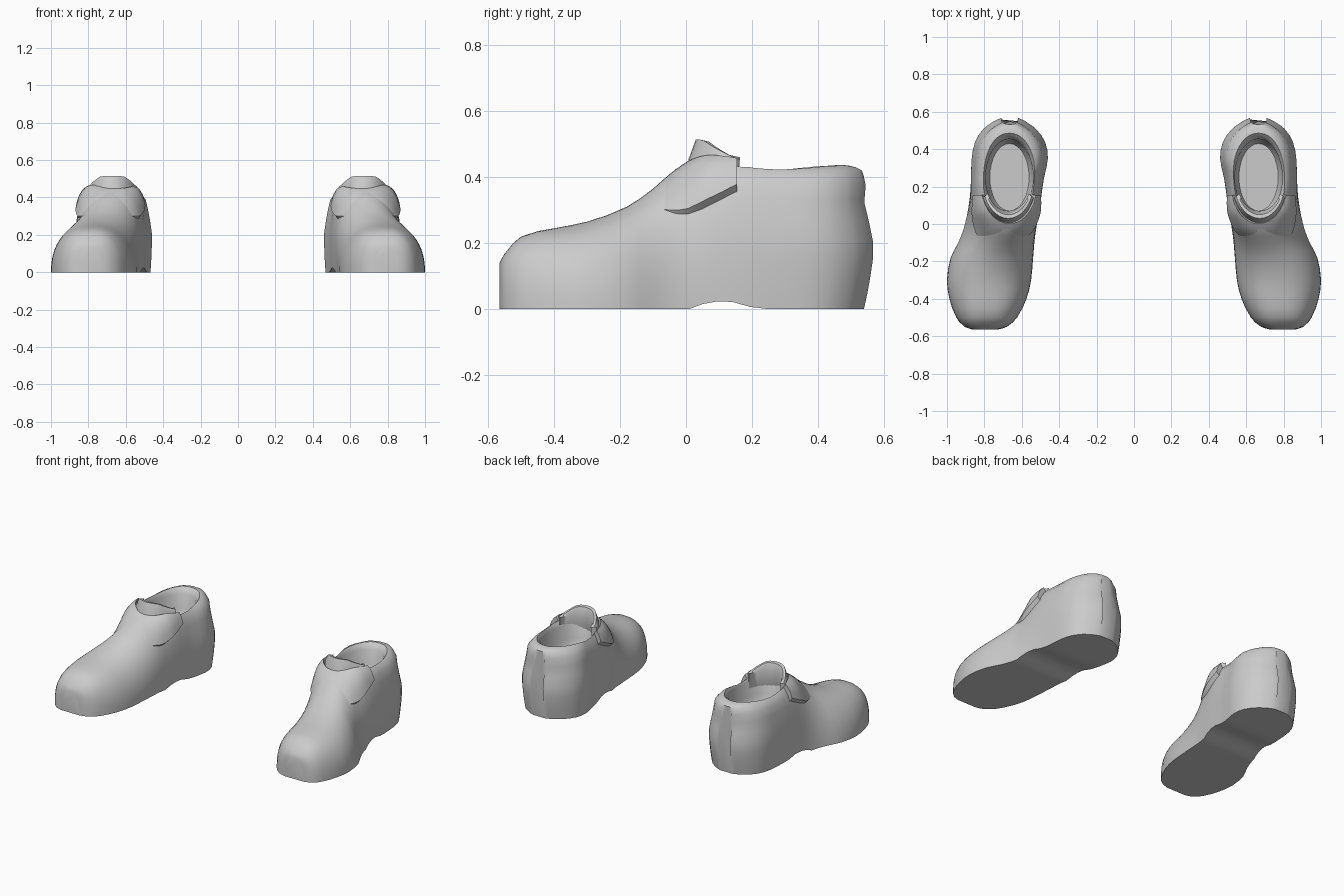
import bpy, bmesh, math

if "Cube" in bpy.data.objects:
    bpy.data.objects.remove(bpy.data.objects["Cube"])

# y, inner x, outer x, top height, squareness of the arch-shaped section
STATIONS = [
    (-.565, .73, .86, .14, 3), (-.55, .68, .905, .168, 3), (-.5, .625, .95, .22, 2.6),
    (-.4, .575, .987, .245, 2.4), (-.3, .55, 1.0, .265, 2.2), (-.18, .54, .98, .31, 2.1),
    (-.1, .535, .94, .365, 2.1), (-.03, .53, .912, .425, 2.3), (.05, .515, .893, .46, 2.6),
    (.14, .50, .88, .465, 3.5), (.25, .48, .872, .443, 5), (.35, .46, .868, .437, 6),
    (.44, .475, .85, .437, 6), (.51, .525, .805, .437, 6), (.55, .58, .75, .43, 6),
    (.568, .62, .71, .42, 6)]


def lerp_table(table, v):
    """Smooth lookup of a row by its first value."""
    v = min(max(v, table[0][0]), table[-1][0])
    i = max(k for k in range(len(table) - 1) if table[k][0] <= v)
    a, b = table[i], table[i + 1]
    pa, pb = table[max(i - 1, 0)], table[min(i + 2, len(table) - 1)]
    h = b[0] - a[0]
    t = (v - a[0]) / h
    out = []
    for k in range(1, len(a)):
        ma = (b[k] - pa[k]) / (b[0] - pa[0]) * h
        mb = (pb[k] - a[k]) / (pb[0] - a[0]) * h
        out.append((2*t**3 - 3*t*t + 1)*a[k] + (t**3 - 2*t*t + t)*ma
                   + (3*t*t - 2*t**3)*b[k] + (t**3 - t*t)*mb)
    return out


HEEL = [(0, .91), (.06, .95), (.17, 1.0), (.24, .98), (.31, .915), (.38, .925), (.44, .87)]
SIDE = [(0, .96), (.06, .98), (.17, 1.0), (.24, .99), (.31, .93), (.38, .94), (.44, .90)]


def surface(y, ang, wide=1.0, high=0.0, square=0.0):
    """Point on the upper at station y and arch angle."""
    xi, xo, top, e = lerp_table(STATIONS, y)
    e += square
    c, s = math.cos(ang), max(math.sin(ang), 0)
    r = (abs(c)**e + s**e) ** (-1 / e)
    arch = .024 * max(0, 1 - ((y - .11) / .1)**2)
    z = arch + (top + high - arch) * r * s
    heel = min(max((y - .1) / .2, 0), 1)
    w = (xo - xi) / 2 * wide * (1 + heel * (lerp_table(SIDE, z)[0] - 1))
    x = (xi + xo) / 2 + w * r * c
    x -= .04 * max(0, 1 - abs(y + .03) / .25) * z / top
    if y > .25:
        y = .25 + (y - .25) * lerp_table(HEEL, z)[0]
    return x, y, z


def loft(name, rings):
    """Closed solid through rings of equal point count."""
    bm = bmesh.new()
    vs = [[bm.verts.new(p) for p in r] for r in rings]
    n = len(rings[0])
    for a, b in zip(vs, vs[1:]):
        for i in range(n):
            j = (i + 1) % n
            bm.faces.new((a[i], a[j], b[j], b[i]))
    bm.faces.new(vs[0])
    bm.faces.new(vs[-1])
    bmesh.ops.recalc_face_normals(bm, faces=bm.faces)
    me = bpy.data.meshes.new(name)
    bm.to_mesh(me)
    bm.free()
    ob = bpy.data.objects.new(name, me)
    bpy.context.collection.objects.link(ob)
    return ob


def finish(ob, cutter=None):
    """Cut the opening, mirror to the other foot, smooth."""
    bpy.context.view_layer.objects.active = ob
    bpy.ops.object.select_all(action='DESELECT')
    ob.select_set(True)
    if cutter:
        m = ob.modifiers.new("opening", 'BOOLEAN')
        m.operation, m.solver, m.object = 'DIFFERENCE', 'EXACT', cutter
        bpy.ops.object.modifier_apply(modifier=m.name)
    m = ob.modifiers.new("other_foot", 'MIRROR')
    m.use_mirror_merge = False
    bpy.ops.object.modifier_apply(modifier=m.name)
    bpy.ops.object.shade_smooth_by_angle(angle=math.radians(40))


# Foot opening cutter: flared at the collar
cutter = loft("opening_cutter", [
    [(.666 + rx * math.cos(2*math.pi*i/32), .25 + ry * math.sin(2*math.pi*i/32), z) for i in range(32)]
    for z, rx, ry in [(.27, .105, .18), (.31, .125, .2), (.40, .127, .205),
                      (.425, .14, .225), (.45, .158, .25), (.6, .17, .26)]])
cutter.hide_render = True

# Shoe body with sole
ys = []
for a, b in zip(STATIONS, STATIONS[1:]):
    ys += [a[0], (a[0] + b[0]) / 2]
ys.append(STATIONS[-1][0])
body = loft("shoe_body", [[surface(y, math.pi*i/28) for i in range(29)] for y in ys])

# Raised instep facing with side flaps
rings = []
for k in range(13):
    y = -.1 + .255 * k / 12
    t = min(max((y + .08) / .14, 0), 1)
    opts = (.97 + .08*t, -.008 + .02*t, 1.2*t)
    low = .31 + .5 * max(y - .02, 0)
    a0 = next(a/200 for a in range(300) if surface(y, a/200, *opts)[2] >= min(low, .3 + .5*max(y, 0)))
    angs = [a0 + (math.pi - 2*a0) * i / 20 for i in range(21)]
    outer = [surface(y, a, *opts) for a in angs]
    inner = [surface(y, a, .86, -.04, opts[2]) for a in reversed(angs)]
    rings.append(outer + inner)
facing = loft("instep_facing", rings)

# Tongue: curved lip at the front of the opening
rings = []
for k in range(15):
    u = -1 + 2 * k / 14
    a = math.radians(270 + 68 * u)
    top = .515 - .012 * u*u - .045 * max(0, abs(u) - .4) / .6

    def pt(rx, ry, z):
        return (.672 + rx * math.cos(a), .22 + ry * math.sin(a), z)
    rings.append([pt(.125, .175, .36), pt(.15, .222, .40), pt(.145, .212, .455),
                  pt(.135, .19, top), pt(.125, .17, top - .004), pt(.118, .15, .46)])
tongue = loft("tongue", rings)

finish(body, cutter)
finish(facing, cutter)
finish(tongue)
bpy.data.objects.remove(cutter)
